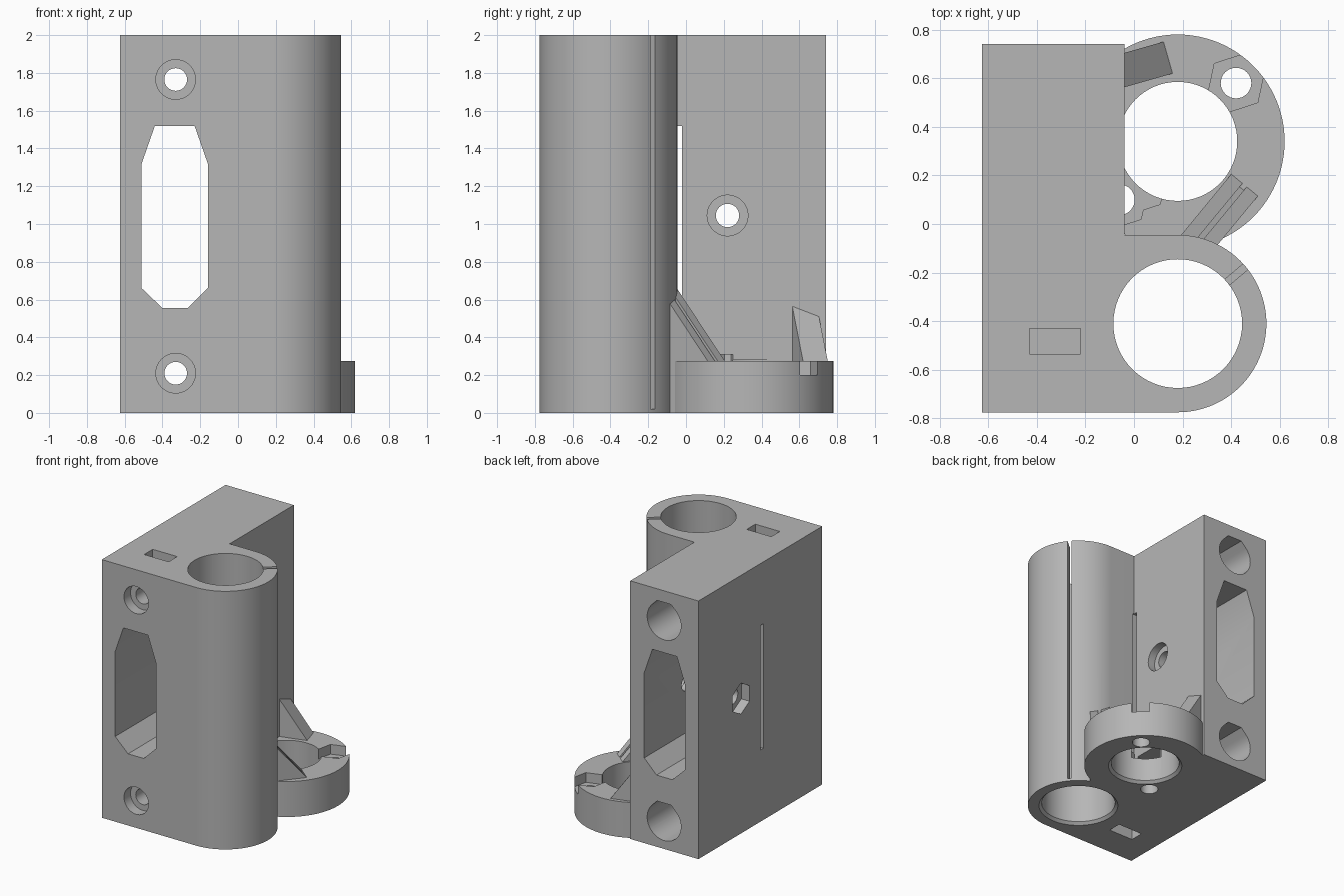
import bpy, bmesh
from math import cos, sin, pi, radians
from mathutils import Matrix, Vector

if "Cube" in bpy.data.objects:
    bpy.data.objects.remove(bpy.data.objects["Cube"], do_unlink=True)

grey = bpy.data.materials.new("plain grey")
grey.use_nodes = True
GREY = (0.47, 0.47, 0.47, 1)
grey.diffuse_color = GREY
grey.node_tree.nodes["Principled BSDF"].inputs["Base Color"].default_value = GREY


def prism(name, pts, lo, hi, axis="z", grow=1.0):
    """Extrude a flat outline along an axis; grow scales the far end about its middle."""
    place = {"x": lambda a, b, t: (t, a, b),
             "y": lambda a, b, t: (a, t, b),
             "z": lambda a, b, t: (a, b, t)}[axis]
    ma = sum(p[0] for p in pts) / len(pts)
    mb = sum(p[1] for p in pts) / len(pts)
    bm = bmesh.new()
    near = [bm.verts.new(place(a, b, lo)) for a, b in pts]
    far = [bm.verts.new(place(ma + (a - ma) * grow, mb + (b - mb) * grow, hi)) for a, b in pts]
    bm.faces.new(near)
    bm.faces.new(far)
    for i in range(len(pts)):
        j = (i + 1) % len(pts)
        bm.faces.new((near[i], near[j], far[j], far[i]))
    bmesh.ops.recalc_face_normals(bm, faces=bm.faces)
    mesh = bpy.data.meshes.new(name)
    bm.to_mesh(mesh)
    bm.free()
    mesh.materials.append(grey)
    ob = bpy.data.objects.new(name, mesh)
    bpy.context.scene.collection.objects.link(ob)
    return ob


def arc(c, r, start=0, end=360, n=64):
    full = end - start == 360
    steps = n if full else n + 1
    return [(c[0] + r * cos(radians(start + (end - start) * i / n)),
             c[1] + r * sin(radians(start + (end - start) * i / n))) for i in range(steps)]


def rect(x0, x1, y0, y1):
    return [(x0, y0), (x1, y0), (x1, y1), (x0, y1)]


def turned(ob, origin, degrees):
    ob.data.transform(Matrix.Translation(Vector(origin)) @ Matrix.Rotation(radians(degrees), 4, "Z"))
    return ob


def gusset(name, toe, degrees, length, slope, lo, hi):
    """Sloping rib whose toe rests on the foot and whose heel rises into the body."""
    side = [(0.0, 0.0), (0.0, FOOT), (-length, FOOT + slope * length), (-length, 0.0)]
    ob = prism(name, side, lo, hi, "y")
    return turned(ob, (toe[0], toe[1], 0), degrees)


def combine(body, tool, operation):
    mod = body.modifiers.new("join", "BOOLEAN")
    mod.operation, mod.solver, mod.object = operation, "EXACT", tool
    bpy.context.view_layer.objects.active = body
    bpy.ops.object.modifier_apply(modifier=mod.name)
    bpy.data.objects.remove(tool, do_unlink=True)


TOP, FOOT = 2.0, 0.275
WALL = -0.04                       # inner side of the main block
LEFT, FRONT, BACK = -0.625, -0.775, 0.74
BEARING, RING = (0.18, -0.41), (0.18, 0.34)
SCREW_X = -0.33

# Solid parts
body = prism("bracket_body", rect(LEFT, WALL, FRONT, BACK), 0, TOP)
housing = [(WALL - 0.05, FRONT)] + arc(BEARING, 0.365, -90, 90) + [(WALL - 0.05, -0.045)]
solids = [
    prism("bearing_housing", housing, 0, TOP),
    prism("foot_ring", arc(RING, 0.44, n=96), 0, FOOT),
    gusset("housing_gusset", (0.455, 0.16), 50.5, 0.4, 1.17, -0.071, -0.011),
    gusset("housing_gusset", (0.455, 0.16), 50.5, 0.4, 1.17, 0.011, 0.071),
    gusset("housing_gusset_core", (0.443, 0.146), 50.5, 0.385, 1.17, -0.03, 0.03),
    gusset("block_gusset", (0.14, 0.685), 16, 0.25, 1.4, -0.068, 0.068),
]
for part in solids:
    combine(body, part, "UNION")

# Bores of the bearing and the foot, each with a small bottom chamfer
cutters = []
for centre, r, top in ((BEARING, 0.265, TOP + 0.1), (RING, 0.245, FOOT + 0.005)):
    cutters.append(prism("bore", arc(centre, r), -0.1, top))
    cutters.append(prism("bore_chamfer", arc(centre, r + 0.04), -0.02, 0.02, grow=r / (r + 0.04)))

# Clamping slit through the bearing wall
cutters.append(turned(prism("clamp_slit", rect(0.24, 0.42, -0.015, 0.015), 0.02, TOP + 0.1),
                      (*BEARING, 0), 40))

# Long eight-sided window from front to back
window = [(-0.44, 1.52), (-0.23, 1.52), (-0.16, 1.32), (-0.16, 0.66),
          (-0.265, 0.555), (-0.4, 0.555), (-0.51, 0.66), (-0.51, 1.32)]
cutters.append(prism("window", window, FRONT - 0.1, BACK + 0.1, "y"))

# Narrow slot from side to side
cutters.append(prism("side_slot", rect(-0.055, -0.02, 0.555, 1.52), LEFT - 0.1, WALL + 0.01, "x"))

# Long screws: front recess, shaft, wide back bore with a flat peak, nut pocket
for z, lo, hi in ((0.21, -0.1, 0.32), (1.765, 1.655, TOP + 0.1)):
    c, r = (SCREW_X, z), 0.145
    peak = arc(c, r, 135, 405, 48) + [(c[0] + 0.414 * r, z + r), (c[0] - 0.414 * r, z + r)]
    cutters += [
        prism("screw_recess", arc(c, 0.105, n=40), FRONT - 0.1, FRONT + 0.08, "y"),
        prism("screw_shaft", arc(c, 0.06, n=32), FRONT - 0.1, 0, "y"),
        prism("back_bore", peak, -0.2, BACK + 0.1, "y"),
        prism("nut_pocket", rect(-0.43, -0.22, -0.535, -0.43), lo, hi),
    ]

# Cross screw through the block with a hexagonal nut seat on the left
c = (0.22, 1.045)
cutters += [
    prism("cross_shaft", arc(c, 0.062, n=32), LEFT - 0.1, WALL + 0.1, "x"),
    prism("cross_recess", arc(c, 0.108, n=40), WALL - 0.06, WALL + 0.1, "x"),
    prism("cross_nut", arc(c, 0.12, 30, 390, 6), LEFT - 0.1, LEFT + 0.07, "x"),
]

# Foot screws on opposite sides of the ring, with hexagonal nut seats
for s, top in ((1, 0.4), (-1, 0.31)):
    c = (RING[0] + 0.24 * s, RING[1] + 0.24 * s)
    cutters.append(prism("foot_screw", arc(c, 0.063, n=32), -0.1, 0.3))
    cutters.append(prism("foot_nut", arc(c, 0.12, 18, 378, 6), 0.2, top))
c = (RING[0] - 0.16, RING[1] - 0.18)
cutters.append(prism("foot_nut_entry", arc(c, 0.118, 18, 378, 6), 0.2, 0.309))

for cutter in cutters:
    combine(body, cutter, "DIFFERENCE")

# Smooth curved walls, crisp edges
bpy.ops.object.select_all(action="DESELECT")
body.select_set(True)
bpy.context.view_layer.objects.active = body
bpy.ops.object.shade_smooth_by_angle(angle=radians(25))
